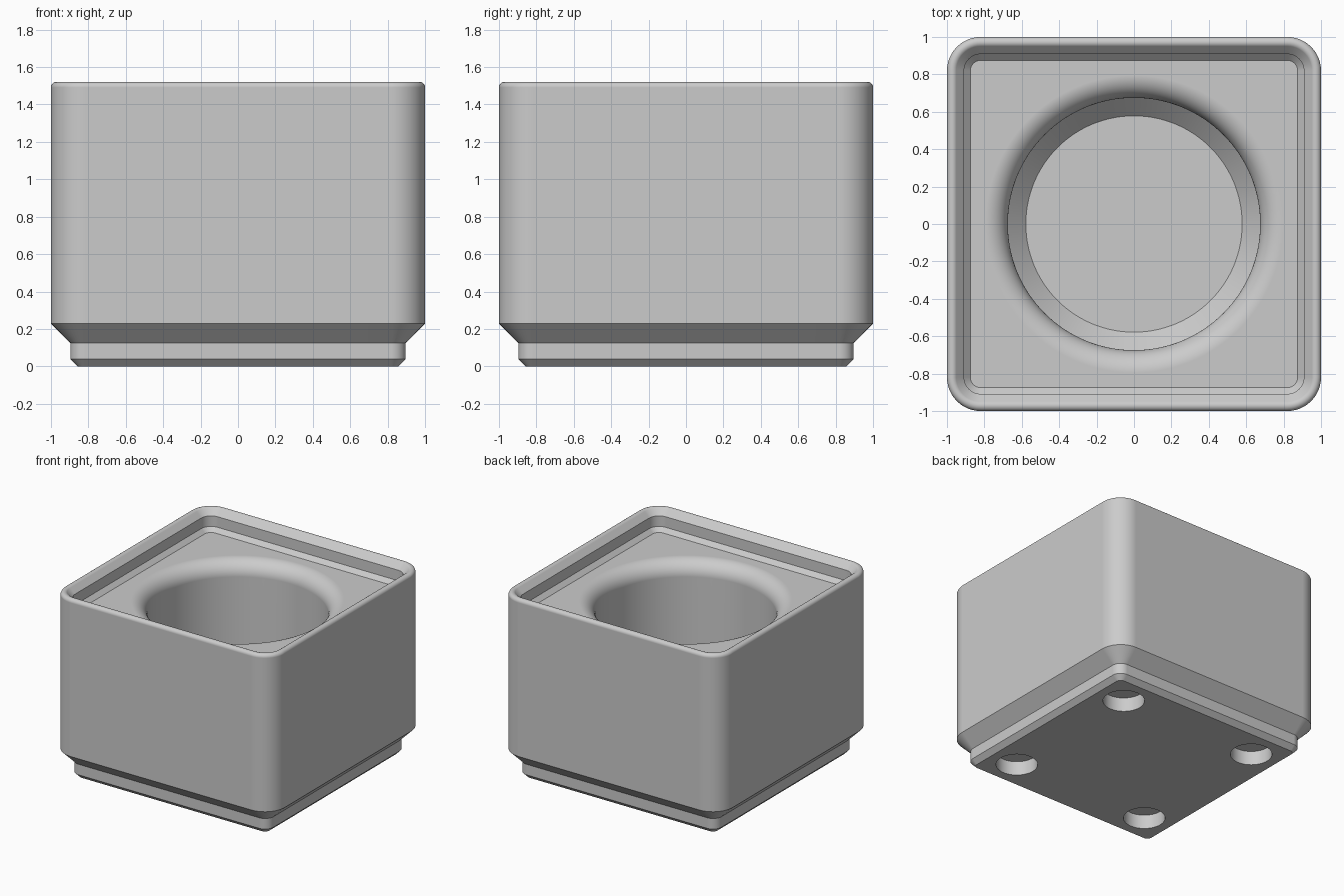
import bpy, bmesh
from math import sin, cos, pi, radians
from mathutils import Vector

cube = bpy.data.objects.get("Cube")
if cube:
    bpy.data.objects.remove(cube)

S = 2 / 41.5            # model units per millimetre
HALF, CORNER = 20.75, 3.75
FLOOR = 28.0            # height of the recessed top face

grey = bpy.data.materials.new("light grey plastic")
grey.use_nodes = True
colour = (0.6, 0.6, 0.6, 1)
grey.diffuse_color = colour
grey.node_tree.nodes["Principled BSDF"].inputs["Base Color"].default_value = colour


def arc(cx, cz, r, start, end, steps):
    """Points on a circular arc, angles in degrees."""
    angles = [radians(start + (end - start) * i / steps) for i in range(steps + 1)]
    return [(cx + r * cos(a), cz + r * sin(a)) for a in angles]


def rounded_square(inset, z, steps=12):
    """Ring of points with concentric rounded corners."""
    c, r = HALF - CORNER, CORNER - inset
    ring = []
    for k, (sx, sy) in enumerate([(1, 1), (-1, 1), (-1, -1), (1, -1)]):
        ring += [(x, y, z) for x, y in arc(sx * c, sy * c, r, 90 * k, 90 * k + 90, steps)]
    return ring


def circle(radius, z, sides=128):
    return [(radius * cos(2 * pi * i / sides), radius * sin(2 * pi * i / sides), z)
            for i in range(sides)]


def loft(name, rings, offset=(0, 0, 0)):
    """Closed solid through a stack of rings."""
    bm = bmesh.new()
    loops = [[bm.verts.new((Vector(p) + Vector(offset)) * S) for p in ring] for ring in rings]
    for a, b in zip(loops, loops[1:]):
        n = len(a)
        for i in range(n):
            j = (i + 1) % n
            bm.faces.new((a[i], a[j], b[j], b[i]))
    bm.faces.new(loops[0][::-1])
    bm.faces.new(loops[-1])
    bmesh.ops.recalc_face_normals(bm, faces=bm.faces)
    mesh = bpy.data.meshes.new(name)
    bm.to_mesh(mesh)
    bm.free()
    mesh.materials.append(grey)
    obj = bpy.data.objects.new(name, mesh)
    bpy.context.collection.objects.link(obj)
    return obj


# Body: stepped foot, straight walls, rounded rim and stacking lip, as (inset, height)
foot = [(2.95, 0), (2.15, 0.8), (2.15, 2.6), (0, 4.75)]
rim = [(0.6 - x, z) for x, z in arc(0, FLOOR + 2.951, 0.6, 0, 135, 9)]
lip = [(1.9, FLOOR + 2.5), (1.9, FLOOR + 0.7), (2.6, FLOOR)]
body = loft("bin_body", [rounded_square(d, z) for d, z in foot + rim + lip])

# Round well: chamfered bottom, straight wall, flared mouth, as (radius, height)
well_floor = 7.4
well = [(12, well_floor), (14, well_floor + 2)]
well += arc(16.5, FLOOR - 2.5, 2.5, 180, 90, 12) + [(16.5, FLOOR + 0.5)]
cutters = [loft("well_cutter", [circle(r, z) for r, z in well])]

# Four magnet holes in the underside
for sx in (-1, 1):
    for sy in (-1, 1):
        rings = [circle(3.25, z, 64) for z in (-1, 2.4)]
        cutters.append(loft("magnet_hole_cutter", rings, (13 * sx, 13 * sy, 0)))

bpy.ops.object.select_all(action="DESELECT")
body.select_set(True)
bpy.context.view_layer.objects.active = body
for cutter in cutters:
    cutter.hide_render = True
    mod = body.modifiers.new("cut", "BOOLEAN")
    mod.operation, mod.solver, mod.object = "DIFFERENCE", "EXACT", cutter
    bpy.ops.object.modifier_apply(modifier=mod.name)
for cutter in cutters:
    bpy.data.objects.remove(cutter)

# Smooth curves, crisp edges, flat large faces
bpy.ops.object.shade_smooth_by_angle(angle=radians(25))
weighted = body.modifiers.new("weighted normals", "WEIGHTED_NORMAL")
weighted.keep_sharp = True
